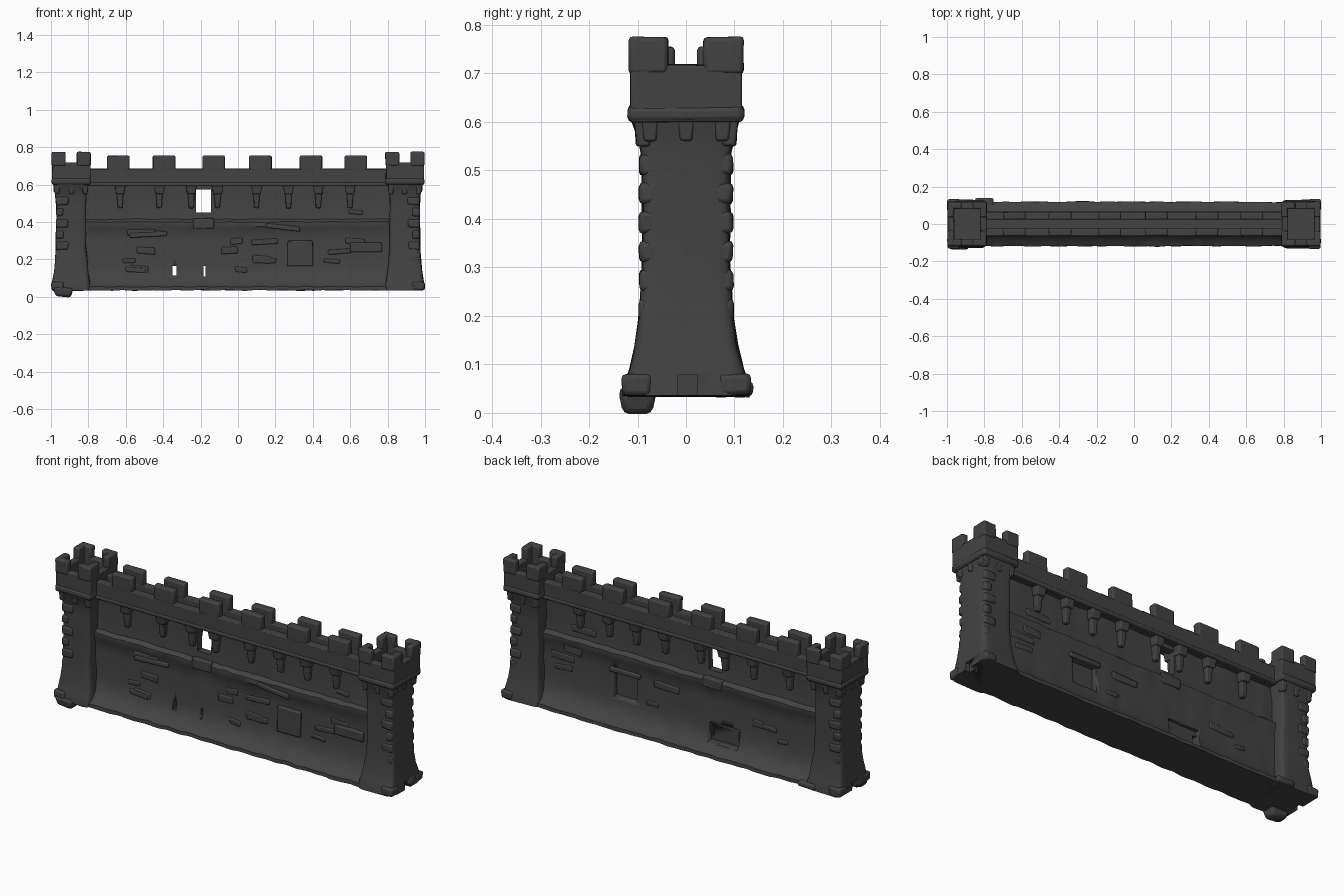
import bpy, bmesh, math, random
from mathutils import Vector, noise

random.seed(7)
cube = bpy.data.objects.get("Cube")
if cube:
    bpy.data.objects.remove(cube, do_unlink=True)

stone = bpy.data.materials.new("dark grey stone")
stone.use_nodes = True
GREY = (0.055, 0.055, 0.055, 1)
stone.diffuse_color = GREY
stone.node_tree.nodes["Principled BSDF"].inputs["Base Color"].default_value = GREY


def finish(bm, name, rough=0.0, bevel=0.0):
    """Weather the surface, link it as an object and shade it."""
    bmesh.ops.recalc_face_normals(bm, faces=bm.faces)
    for v in bm.verts:
        v.co += noise.noise_vector(v.co * 16) * rough
    mesh = bpy.data.meshes.new(name)
    bm.to_mesh(mesh)
    bm.free()
    mesh.materials.append(stone)
    obj = bpy.data.objects.new(name, mesh)
    bpy.context.collection.objects.link(obj)
    if bevel:
        mod = obj.modifiers.new("worn edges", 'BEVEL')
        mod.width, mod.segments, mod.limit_method = bevel, 2, 'ANGLE'
        mod.angle_limit = math.radians(40)
    bpy.ops.object.select_all(action='DESELECT')
    obj.select_set(True)
    bpy.context.view_layer.objects.active = obj
    bpy.ops.object.shade_smooth_by_angle(angle=math.radians(40))
    return obj


def add_box(bm, lo, hi, taper=1.0, tilt=0.0):
    """Box between two corners; taper shrinks its lower end, tilt skews it."""
    lo, hi = Vector(lo), Vector(hi)
    mid, size = (lo + hi) / 2, hi - lo
    for v in bmesh.ops.create_cube(bm, size=1)["verts"]:
        s = taper if v.co.z < 0 else 1
        v.co = Vector((v.co.x * size.x * s, v.co.y * size.y * s,
                       v.co.z * size.z + v.co.x * tilt)) + mid


def boxes(name, items, rough=0.003, bevel=0.006):
    bm = bmesh.new()
    for item in items:
        add_box(bm, *item)
    return finish(bm, name, rough, bevel)


def cut(obj, lo, hi):
    """Cut a box-shaped opening and apply it."""
    cutter = boxes("cutter", [(lo, hi)], 0, 0)
    cutter.hide_render = True
    mod = obj.modifiers.new("opening", 'BOOLEAN')
    mod.operation, mod.solver, mod.object = 'DIFFERENCE', 'EXACT', cutter
    bpy.context.view_layer.objects.active = obj
    bpy.ops.object.modifier_apply(modifier=mod.name)
    bpy.data.objects.remove(cutter, do_unlink=True)


# Thin curtain wall on a flared plinth: half profile (y, z) mirrored, swept along x
HALF = [(.119, .035), (.118, .054), (.096, .066), (.072, .085), (.054, .115), (.044, .16),
        (.04, .22), (.037, .3), (.036, .36), (.045, .375), (.044, .4), (.022, .415),
        (.017, .46), (.017, .54), (.02, .62)]


def wall_depth(z):
    for (y0, z0), (y1, z1) in zip(HALF, HALF[1:]):
        if z0 <= z <= z1:
            return y0 + (y1 - y0) * (z - z0) / (z1 - z0)


bm = bmesh.new()
outline = [(-y, z) for y, z in HALF] + [(y, z) for y, z in reversed(HALF)]
rings = [[bm.verts.new((-.84 + 1.68 * i / 70, y, z)) for y, z in outline] for i in range(71)]
for a, b in zip(rings, rings[1:]):
    for j in range(len(outline)):
        k = (j + 1) % len(outline)
        bm.faces.new((a[j], a[k], b[k], b[j]))
bm.faces.new(rings[0])
bm.faces.new(rings[-1])
wall = finish(bm, "curtain_wall", .005)

# Window, two narrow breaks, rear recess and rear square niche
cut(wall, (-.225, -.3, .45), (-.145, .3, .575))
cut(wall, (-.35, -.3, .115), (-.33, .3, .165))
cut(wall, (-.185, -.3, .11), (-.175, .3, .165))
cut(wall, (-.35, .025, .09), (-.17, .3, .19))
cut(wall, (.26, .01, .17), (.4, .3, .3))

# Parapets on both edges of the walkway, with merlons and corbels
for side, label in ((-1, "front"), (1, "back")):
    inner, outer = side * .024, side * .064
    boxes(label + "_parapet", [((-.8, inner, .6), (.8, outer, .685))], 0, .005)
    boxes(label + "_parapet_lip", [((-.8, side * .04, .592), (.8, side * .069, .612))], 0)
    boxes(label + "_merlons", [((x - .06, inner, .675), (x + .06, outer, .755))
                               for x in (-.64, -.395, -.13, .12, .39, .63)], .003, .008)
    corbels = []
    for x in (-.63, -.42, -.25, -.11, .1, .27, .43, .6):
        corbels += [((x - .03, side * .005, .55), (x + .03, side * .062, .61), .75),
                    ((x - .018, side * .005, .475), (x + .018, side * .045, .555), .7)]
    boxes(label + "_corbels", corbels, .004, .005)

    # Irregular raised stones in rough courses
    stones = []
    for z in (.13, .18, .23, .28, .33, .44):
        for _ in range(5):
            x, w, h = random.uniform(-.7, .65), random.uniform(.06, .15), random.uniform(.02, .04)
            if (-.4 < x + w and x < -.12) or (.22 < x + w and x < .42):
                continue
            d = wall_depth(z + h / 2) + .005
            stones.append(((x, side * (d - .02), z), (x + w, side * d, z + h), 1,
                           random.uniform(-.008, .008)))
    boxes(label + "_raised_stones", stones, .004, .006)

boxes("walkway", [((-.8, -.06, .595), (.8, .06, .63))], 0, 0)
boxes("square_stone_panel", [((.265, -.054, .165), (.4, -.02, .3))], .004, .006)
boxes("rear_niche_lintel", [((.24, .02, .3), (.42, .05, .325))], .003)
boxes("window_sill", [((-.24, -.048, .365), (-.13, .048, .42))], .003, .006)
boxes("stone_ledges", [((.15, -.052, .36), (.33, -.02, .385), 1, -.02),
                       ((-.58, -.05, .32), (-.38, -.02, .345), 1, .01),
                       ((.6, -.052, .24), (.77, -.02, .29))], .004)


# Towers: rounded square rings lofted upward, flaring outward at the foot
def tower_ring(bm, cx, hx, hy, z, steps=8):
    pts = []
    for i in range(4 * steps):
        a = 2 * math.pi * (i + .5) / (4 * steps)
        c, s = math.cos(a), math.sin(a)
        px = math.copysign(abs(c) ** .22, c)
        py = math.copysign(abs(s) ** .22, s)
        pts.append(bm.verts.new((cx + px * hx, py * hy, z)))
    return pts


SHAFT = [(.035, .104, .13), (.06, .104, .128), (.09, .099, .117), (.14, .092, .106),
         (.2, .086, .097), (.26, .082, .092), (.33, .081, .09), (.4, .081, .091),
         (.47, .08, .09), (.53, .082, .091), (.57, .088, .1), (.61, .096, .112)]
for sx, label in ((-1, "right"), (1, "left")):
    cx = sx * .892
    bm = bmesh.new()
    loops = [tower_ring(bm, cx, hx, hy, z) for z, hx, hy in SHAFT]
    for a, b in zip(loops, loops[1:]):
        for j in range(len(a)):
            k = (j + 1) % len(a)
            bm.faces.new((a[j], a[k], b[k], b[j]))
    bm.faces.new(loops[0])
    bm.faces.new(loops[-1])
    shaft = finish(bm, label + "_tower_shaft", .006)
    # Small drain opening at the foot of the outer end
    cut(shaft, (sx * .995 - .025, -.018, .02), (sx * .995 + .025, .024, .078))

    # Hollow tower head with a lip, and L-shaped corner merlons
    head, lip, merlons = [((cx - .1, -.11, .6), (cx + .1, .11, .655))], [], []
    for s in (-1, 1):
        head += [((cx - .102, s * .08, .6), (cx + .102, s * .115, .718)),
                 ((cx + s * .069, -.115, .6), (cx + s * .102, .115, .718))]
        lip += [((cx - .105, s * .09, .6), (cx + .105, s * .12, .635)),
                ((cx + s * .08, -.12, .6), (cx + s * .105, .12, .635))]
        for t in (-1, 1):
            merlons += [((cx + s * .03, t * .08, .7), (cx + s * .104, t * .118, .775)),
                        ((cx + s * .069, t * .036, .7), (cx + s * .104, t * .118, .775))]
    boxes(label + "_tower_head", head, .003, .005)
    boxes(label + "_tower_lip", lip, .003, .012)
    boxes(label + "_tower_merlons", merlons, .003, .008)

    # Small corbels below the head and worn corner stones
    corbels, quoins = [], []
    for t in (-1, 0, 1):
        o = t * .075
        corbels.append((((cx + sx * .07), o - .017, .56), (cx + sx * .096, o + .017, .61), .75))
        for s in (-1, 1):
            corbels.append(((cx + o - .016, s * .07, .55), (cx + o + .016, s * .107, .61), .75))
    for s in (-1, 1):
        for i in range(6):
            z, w = .19 + i * .06, .04 + .025 * (i % 2)
            quoins.append(((cx + sx * (.08 - w), s * .06, z), (cx + sx * .08, s * .097, z + .045)))
        quoins.append(((cx + sx * .04, s * .07, .035), (cx + sx * .106, s * .133, .08)))
    boxes(label + "_tower_corbels", corbels, .003, .005)
    boxes(label + "_tower_corner_stones", quoins, .005, .01)

# Loose footing stones
boxes("front_footing_stone", [((-.99, -.14, .0), (-.88, -.06, .05), .75, -.008)], 0, .014)
boxes("back_footing_stone", [((-.85, .06, .035), (-.75, .139, .065))], .003, .01)
